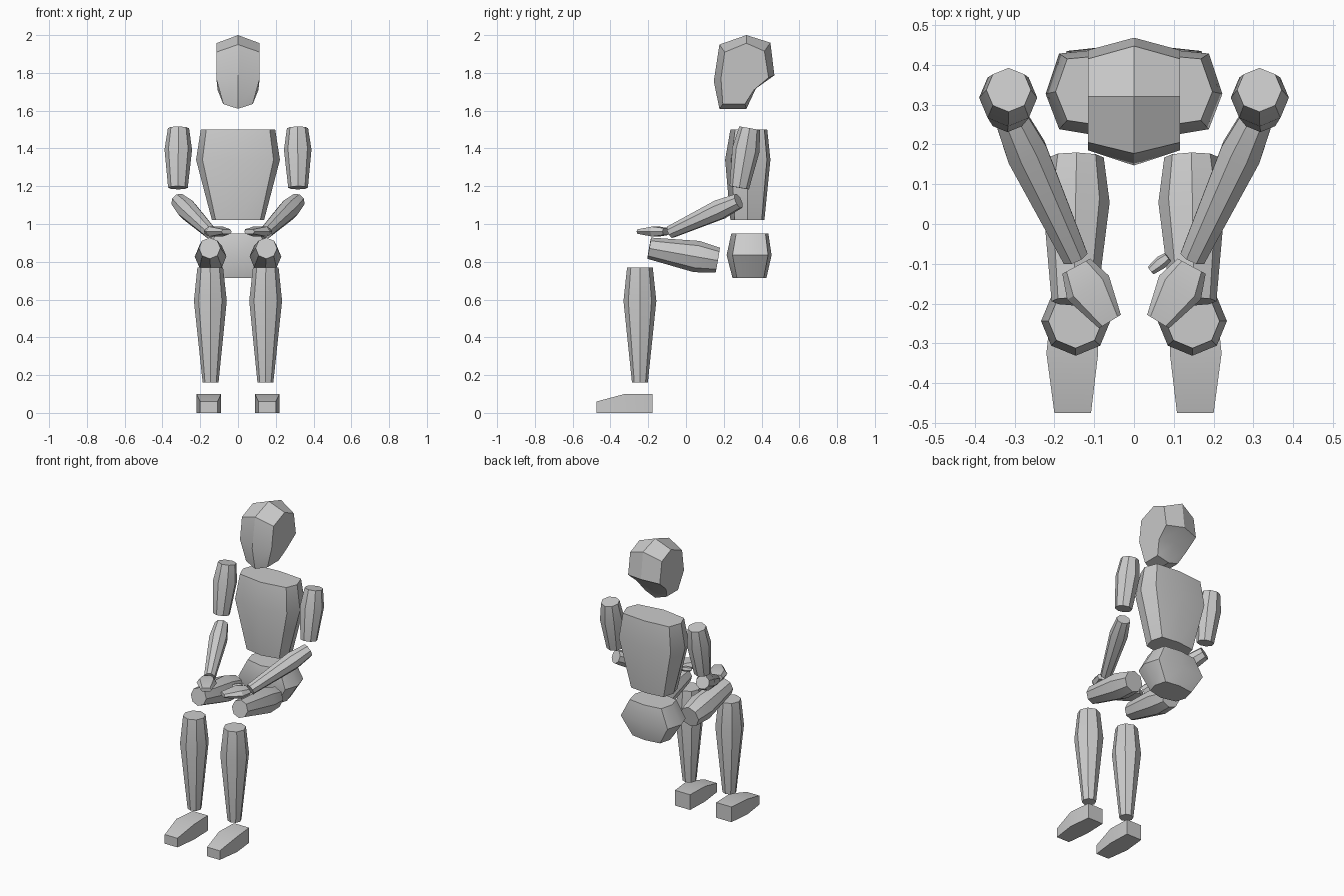
import bpy, bmesh, math
from mathutils import Vector

if "Cube" in bpy.data.objects:
    bpy.data.objects.remove(bpy.data.objects["Cube"])


def loft(name, rings):
    """Skin a list of equal-length point rings and cap both ends."""
    bm = bmesh.new()
    vs = [[bm.verts.new(p) for p in r] for r in rings]
    n = len(vs[0])
    for a, b in zip(vs, vs[1:]):
        for i in range(n):
            j = (i + 1) % n
            bm.faces.new((a[i], a[j], b[j], b[i]))
    bm.faces.new(vs[0][::-1])
    bm.faces.new(vs[-1])
    bmesh.ops.recalc_face_normals(bm, faces=bm.faces[:])
    me = bpy.data.meshes.new(name)
    bm.to_mesh(me)
    bm.free()
    ob = bpy.data.objects.new(name, me)
    bpy.context.collection.objects.link(ob)
    return ob


def limb(name, start, end, sections, sides=8):
    """Faceted limb; sections are (position along axis, radius)."""
    a, b = Vector(start), Vector(end)
    q = Vector((0, 0, 1)).rotation_difference(b - a)
    if (b - a).z < 0:
        q = Vector((0, 0, -1)).rotation_difference(b - a)
    rings = []
    for t, r in sections:
        rings.append([a.lerp(b, t) + q @ Vector((r * math.cos(k * math.tau / sides),
                                                 r * math.sin(k * math.tau / sides), 0))
                      for k in range(sides)])
    return loft(name, rings)


def body(name, sections):
    """Torso block; sections are (z, side x, corner x, front y, back y)."""
    rings = []
    for z, xs, xc, f, b in sections:
        m, i = (f + b) / 2, 0.13 * (b - f)
        rings.append([(0, f, z), (xc, f + i, z), (xs, m, z), (xc, b - i * 0.6, z),
                      (0, b, z), (-xc, b - i * 0.6, z), (-xs, m, z), (-xc, f + i, z)])
    return loft(name, rings)


# Head: centre profile with inset side profiles
centre = [(0, .177, 1.95), (0, .32, 2.0), (0, .447, 1.96), (0, .468, 1.787),
          (0, .373, 1.724), (0, .32, 1.61), (0, .177, 1.61), (0, .147, 1.755)]
side = [(.115, .205, 1.91), (.115, .32, 1.957), (.115, .415, 1.915), (.115, .437, 1.775),
        (.108, .36, 1.71), (.078, .312, 1.635), (.078, .195, 1.635), (.115, .185, 1.77)]
loft("head", [[(-x, y, z) for x, y, z in side], centre, side])

# Trunk
body("torso", [(1.02, .138, .118, .235, .415), (1.34, .222, .188, .207, .447),
               (1.5, .197, .168, .235, .43)])
body("pelvis", [(.715, .12, .10, .246, .426), (.835, .20, .17, .215, .453),
                (.95, .135, .115, .24, .436)])

for s, label in ((1, "left"), (-1, "right")):
    # Arms
    limb(f"{label}_upper_arm", (s * .315, .337, 1.507), (s * .318, .282, 1.192),
         [(0, .056), (.36, .073), (1, .052)])
    limb(f"{label}_forearm", (s * .315, .278, 1.122), (s * .148, -.083, .957),
         [(0, .042), (.27, .056), (1, .035)])

    # Hand: flat wrist, palm and fingertip sections
    rings = []
    for (ax, ay), (bx, by), h in (((.18, -.125), (.11, -.087), .018),
                                  ((.168, -.19), (.063, -.13), .026),
                                  ((.088, -.262), (.033, -.228), .012)):
        a, b = Vector((s * ax, ay, .96)), Vector((s * bx, by, .96))
        up = Vector((0, 0, h))
        p, q = a.lerp(b, .15), a.lerp(b, .85)
        rings.append([a, p + up, q + up, b, q - up, p - up])
    loft(f"{label}_hand", rings)

    # Legs
    limb(f"{label}_thigh", (s * .143, .168, .808), (s * .150, -.195, .872),
         [(0, .067), (.31, .084), (1, .057)])
    limb(f"{label}_shin", (s * .145, -.244, .16), (s * .147, -.244, .77),
         [(0, .042), (.71, .087), (1, .068)])

    # Foot: heel, instep and toe sections
    rings = []
    for y, x0, x1, h in ((-.178, .095, .205, .1), (-.325, .09, .22, .1), (-.475, .108, .2, .06)):
        rings.append([(s * x0, y, 0), (s * x1, y, 0), (s * x1, y, h), (s * x0, y, h)])
    loft(f"{label}_foot", rings)

# Thumb, showing on one hand only
limb("left_thumb", (.085, -.083, .967), (.042, -.117, .963), [(0, .013), (.4, .017), (1, .012)], 6)

# Soft shading over shallow creases
for ob in bpy.context.scene.objects:
    ob.select_set(True)
    bpy.context.view_layer.objects.active = ob
bpy.ops.object.shade_smooth_by_angle(angle=math.radians(30))
